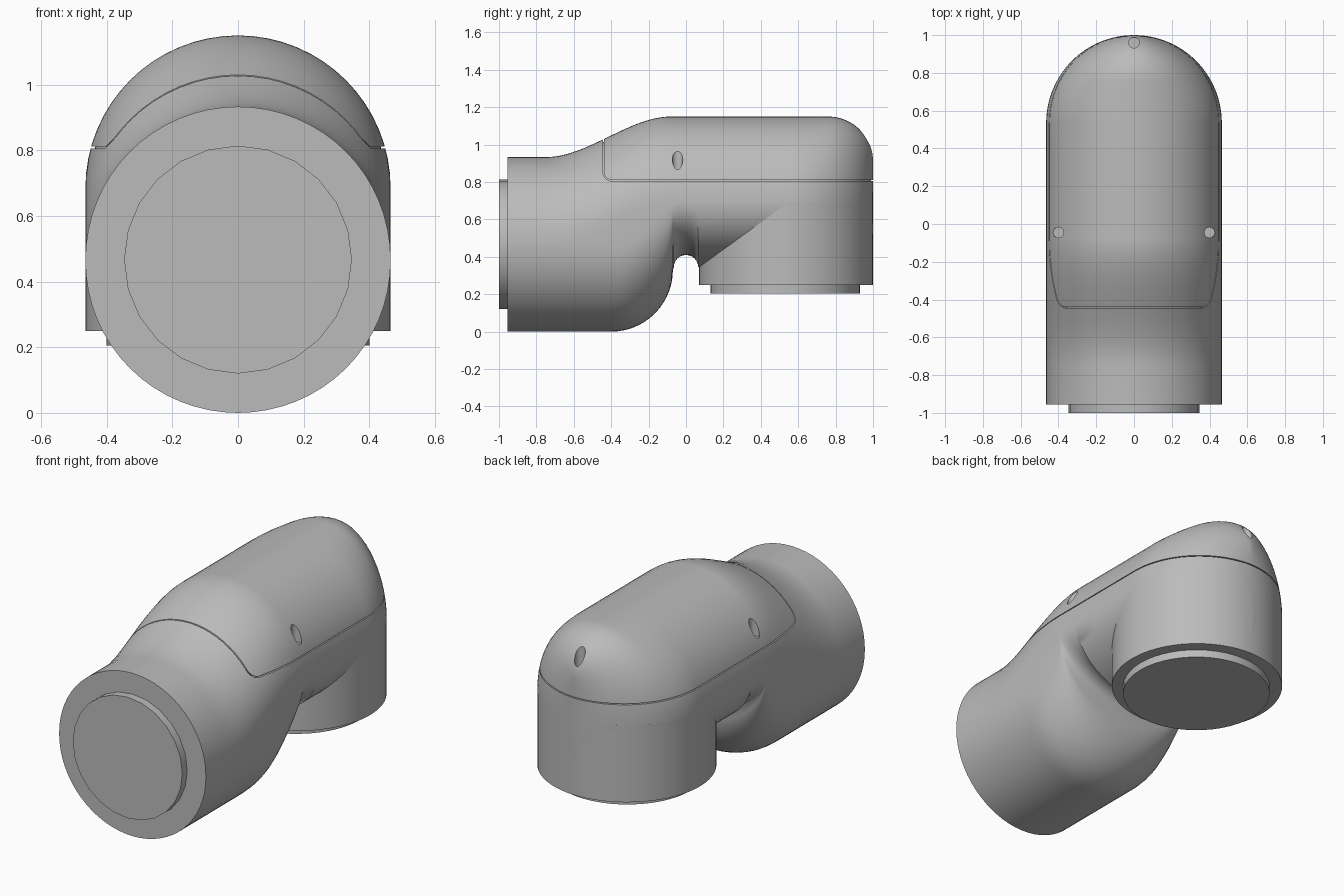
import bpy, bmesh
from math import sin, cos, pi, sqrt
from mathutils import Matrix

if "Cube" in bpy.data.objects:
    bpy.data.objects.remove(bpy.data.objects["Cube"])

R = 0.465          # tube radius
AXIS_Y = 0.535     # centre of the downward tube

grey = bpy.data.materials.new("casing grey")
grey.use_nodes = True
grey.diffuse_color = (0.5, 0.5, 0.5, 1)
grey.node_tree.nodes["Principled BSDF"].inputs["Base Color"].default_value = (0.5, 0.5, 0.5, 1)


def finish(name, bm):
    bmesh.ops.recalc_face_normals(bm, faces=bm.faces)
    mesh = bpy.data.meshes.new(name)
    bm.to_mesh(mesh)
    bm.free()
    mesh.materials.append(grey)
    ob = bpy.data.objects.new(name, mesh)
    bpy.context.collection.objects.link(ob)
    return ob


def select(ob):
    bpy.ops.object.select_all(action='DESELECT')
    ob.select_set(True)
    bpy.context.view_layer.objects.active = ob


def smooth(ob):
    select(ob)
    bpy.ops.object.shade_smooth_by_angle(angle=0.6)


def cylinder(name, radius, length, centre, lying=False, sides=64):
    bm = bmesh.new()
    turn = Matrix.Rotation(pi / 2, 4, 'X') if lying else Matrix()
    bmesh.ops.create_cone(bm, cap_ends=True, segments=sides, radius1=radius,
                          radius2=radius, depth=length,
                          matrix=Matrix.Translation(centre) @ turn)
    return finish(name, bm)


def ease(y, start, end):
    k = min(max((y - start) / (end - start), 0), 1)
    return k * k * (3 - 2 * k)


def underside(y):
    # Elbow heel, then the arched notch, then the bottom inside the tube
    if y <= -0.4:
        return 0
    if y <= -0.069:
        return 0.33 - sqrt(max(0.33 ** 2 - (y + 0.4) ** 2, 0))
    return 0.345 + sqrt(max(0.065 ** 2 - y * y, 0)) if y < 0.066 else 0.345


def section(y, inset, half=32):
    # Egg-shaped cross-section of the casing at one station
    upper = 0.468 + 0.217 * ease(y, -0.75, -0.08)
    lower = 0.462 + 0.22 * ease(y, -0.35, -0.02)
    top = upper + R
    if y > 0.76:
        top = 0.91 + sqrt(max(0.24 ** 2 - (y - 0.76) ** 2, 0))
    width = R if y < AXIS_Y else sqrt(max(R * R - (y - AXIS_Y) ** 2, 0))
    width = max(width - inset, 0.002)
    top -= inset
    bottom = underside(y) + 4 * inset
    ring = []
    for i in range(half + 1):
        a = pi * i / half
        ring.append((width * cos(a), y * (1 - inset), upper + (top - upper) * sin(a)))
    for i in range(half + 1):
        a = pi + pi * i / half
        ring.append((width * cos(a), y * (1 - inset), lower + (lower - bottom) * sin(a)))
    return ring


def casing(name, inset=0):
    stations = [-0.955] + [-0.75 + 0.035 * i for i in range(10)]
    stations += [-0.4 + 0.33 * sin(pi / 2 * i / 14) for i in range(15)]
    stations += [-0.065 * cos(pi * i / 12) for i in range(13)]
    stations += [0.2, 0.35]
    stations += [AXIS_Y + R * sin(1.55 * i / 28) for i in range(29)]
    bm = bmesh.new()
    rings = [[bm.verts.new(p) for p in section(y, inset)] for y in stations]
    for a, b in zip(rings, rings[1:]):
        for i in range(len(a)):
            j = (i + 1) % len(a)
            bm.faces.new((a[i], a[j], b[j], b[i]))
    bm.faces.new(rings[0])
    bm.faces.new(rings[-1])
    return finish(name, bm)


def seam_blade(gap=0.006):
    # Thin bent sheet that parts the cover from the casing
    def path(off):
        r = 0.05 - off
        arc = [(-0.395 - r * sin(pi / 2 * i / 6), 0.855 - r * cos(pi / 2 * i / 6)) for i in range(7)]
        return [(1.2, 0.805 + off)] + arc + [(-0.445 + off, 1.3)]
    outline = path(0) + path(gap)[::-1]
    bm = bmesh.new()
    face = bm.faces.new([bm.verts.new((-0.7, y, z)) for y, z in outline])
    out = bmesh.ops.extrude_face_region(bm, geom=[face])
    bmesh.ops.translate(bm, vec=(1.4, 0, 0),
                        verts=[v for v in out['geom'] if isinstance(v, bmesh.types.BMVert)])
    return finish("seam_cutter", bm)


def cut(ob, cutter):
    select(ob)
    mod = ob.modifiers.new("cut", 'BOOLEAN')
    mod.operation = 'DIFFERENCE'
    mod.solver = 'EXACT'
    mod.object = cutter
    bpy.ops.object.modifier_apply(modifier=mod.name)


# Main casing with the cover seam, backed by a slightly smaller core
body = casing("casing_and_cover")
core = casing("inner_core", 0.012)
blade = seam_blade()
cut(body, blade)
cutters = [blade]

# Screw holes drilled down through the cover
for x, y, floor in ((0.4, -0.045, 0.86), (-0.4, -0.045, 0.86), (0, 0.96, 0.96)):
    drill = cylinder("drill", 0.028, 0.6, (x, y, floor + 0.3), sides=24)
    cut(body, drill)
    cut(core, drill)
    cutters.append(drill)
for c in cutters:
    bpy.data.objects.remove(c)

# Downward tube and the two joint flanges
tube = cylinder("lower_tube", R, 0.44, (0, AXIS_Y, 0.47))
foot = cylinder("lower_flange", 0.4, 0.1, (0, 0.53, 0.255), sides=48)
plug = cylinder("front_flange", 0.347, 0.1, (0, -0.95, 0.467), lying=True, sides=24)
for ob in (body, core, tube, foot, plug):
    smooth(ob)
